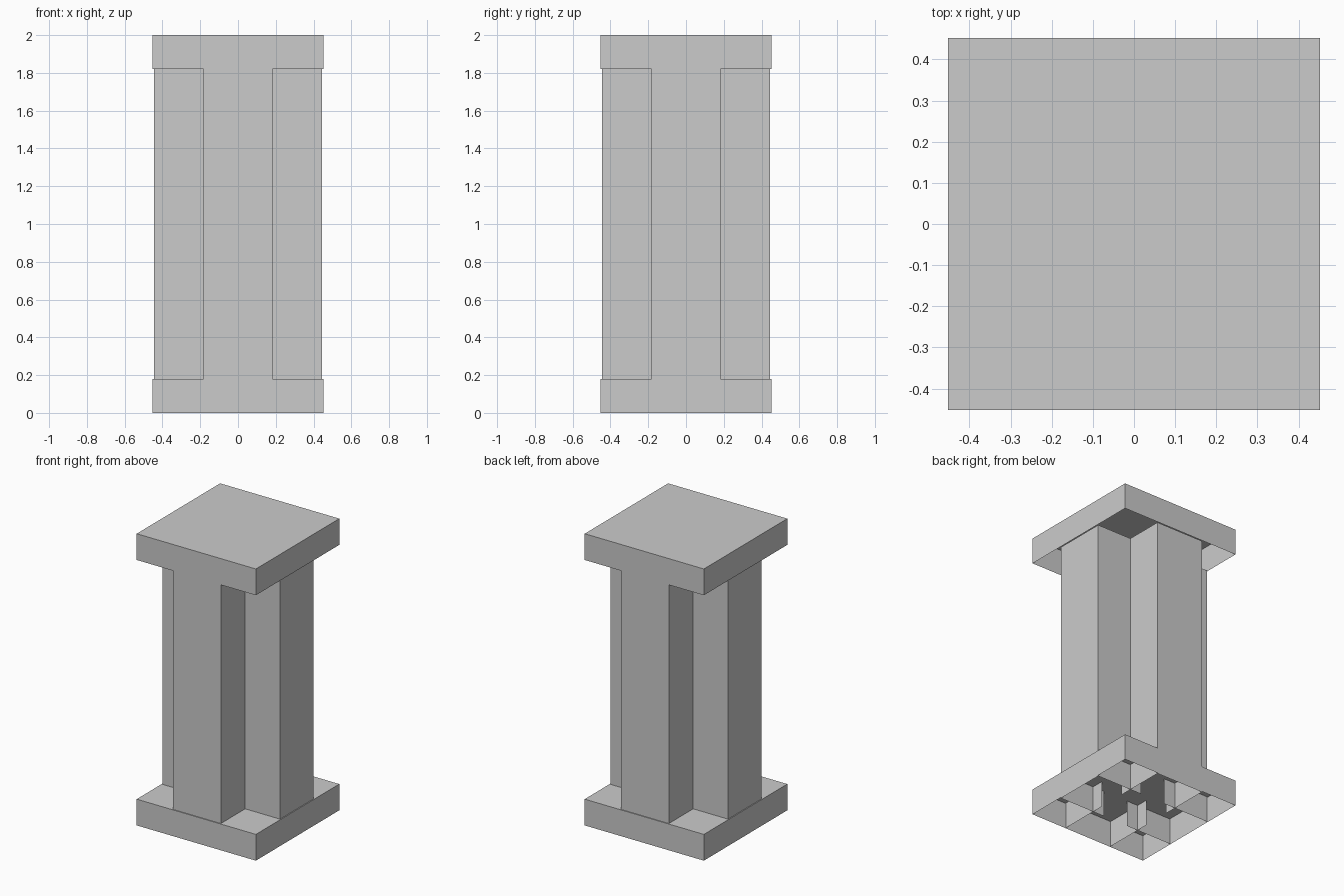
import bpy, bmesh

if "Cube" in bpy.data.objects:
    bpy.data.objects.remove(bpy.data.objects["Cube"])

PLATE = 0.452   # half width of the plates
ARM = 0.446     # half reach of the cross arms
CORE = 0.182    # half width of each arm
THICK = 0.18    # plate thickness
STUB = 0.095    # inner end of the short ribs under the base


def finish(name, bm):
    mesh = bpy.data.meshes.new(name)
    bm.to_mesh(mesh)
    bm.free()
    obj = bpy.data.objects.new(name, mesh)
    bpy.context.collection.objects.link(obj)
    return obj


def extrude_walls(bm, points, z0, z1, closed=True):
    low = [bm.verts.new((x, y, z0)) for x, y in points]
    high = [bm.verts.new((x, y, z1)) for x, y in points]
    n = len(points)
    for i in range(n if closed else n - 1):
        j = (i + 1) % n
        bm.faces.new((low[i], low[j], high[j], high[i]))
    return high


# Plates: square caps, open underneath
def plate(name, z0):
    bm = bmesh.new()
    p = PLATE
    square = [(-p, -p), (p, -p), (p, p), (-p, p)]
    bm.faces.new(extrude_walls(bm, square, z0, z0 + THICK))
    finish(name, bm)


plate("base_plate", 0)
plate("top_plate", 2 - THICK)

# Shaft: hollow cross-shaped column standing inside the base
bm = bmesh.new()
outline = []
for c, s in ((1, 0), (0, 1), (-1, 0), (0, -1)):
    for u, v in ((ARM, -CORE), (ARM, CORE), (CORE, CORE)):
        outline.append((c * u - s * v, s * u + c * v))
extrude_walls(bm, outline, 0, 2 - THICK)
finish("cross_shaft", bm)

# Short ribs at the inner corners, hidden under the base plate
bm = bmesh.new()
for sx, sy in ((1, 1), (-1, 1), (-1, -1), (1, -1)):
    pts = [(sx * STUB, sy * CORE), (sx * CORE, sy * CORE), (sx * CORE, sy * STUB)]
    if sx * sy < 0:
        pts.reverse()
    pts.reverse()
    extrude_walls(bm, pts, 0, THICK, closed=False)
finish("base_ribs", bm)
